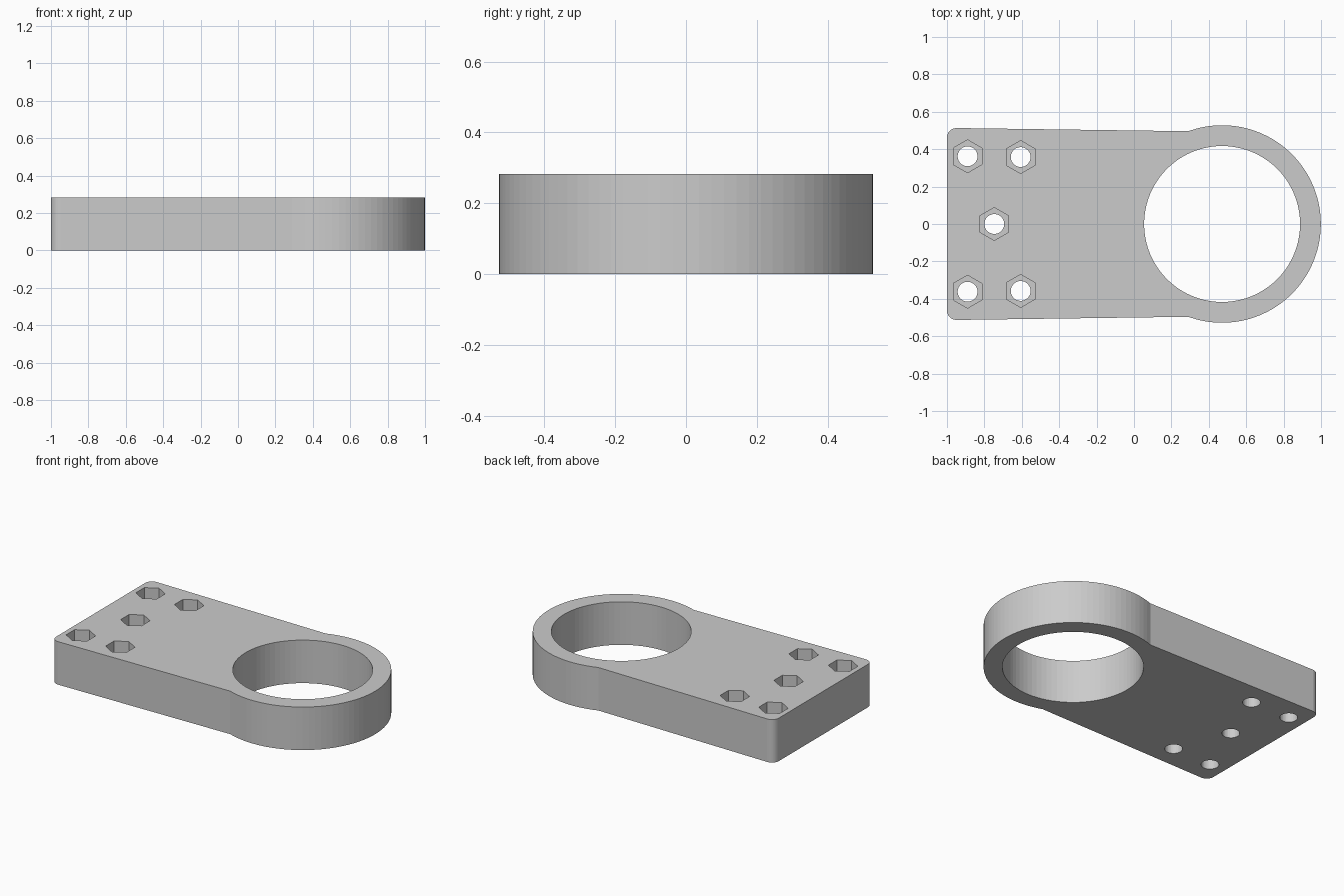
import bpy, bmesh
from math import sin, cos, pi, atan2, radians

if "Cube" in bpy.data.objects:
    bpy.data.objects.remove(bpy.data.objects["Cube"])

H = 0.283                    # plate thickness
CX, R_OUT, R_IN = 0.471, 0.528, 0.417
POCKET_Z = 0.14              # floor of the nut pockets


def arc(cx, cy, r, a0, a1, n):
    return [(cx + r * cos(a0 + (a1 - a0) * i / n),
             cy + r * sin(a0 + (a1 - a0) * i / n)) for i in range(n + 1)]


def prism(name, outline, z0, z1):
    bm = bmesh.new()
    face = bm.faces.new([bm.verts.new((x, y, z0)) for x, y in outline])
    ext = bmesh.ops.extrude_face_region(bm, geom=[face])
    verts = [v for v in ext["geom"] if isinstance(v, bmesh.types.BMVert)]
    bmesh.ops.translate(bm, verts=verts, vec=(0, 0, z1 - z0))
    bmesh.ops.recalc_face_normals(bm, faces=bm.faces)
    mesh = bpy.data.meshes.new(name)
    bm.to_mesh(mesh)
    bm.free()
    obj = bpy.data.objects.new(name, mesh)
    bpy.context.collection.objects.link(obj)
    return obj


def cut(target, name, outline, z0, z1):
    cutter = prism(name, outline, z0, z1)
    mod = target.modifiers.new(name, 'BOOLEAN')
    mod.operation = 'DIFFERENCE'
    mod.solver = 'EXACT'
    mod.object = cutter
    bpy.context.view_layer.objects.active = target
    bpy.ops.object.modifier_apply(modifier=mod.name)
    bpy.data.objects.remove(cutter, do_unlink=True)


# Plate outline: tapered arm with rounded corners running into the ring
a = atan2(0.496, -0.181)
outline = arc(-0.95, 0.463, 0.05, pi, pi / 2, 6)
outline += arc(CX, 0, R_OUT, a, -a, 56)
outline += arc(-0.95, -0.463, 0.05, -pi / 2, -pi, 6)
plate = prism("ring_mount_plate", outline, 0, H)

# Large ring bore
cut(plate, "bore_cutter", arc(CX, 0, R_IN, 0, 2 * pi, 80)[:-1], -0.1, H + 0.1)

# Bolt holes with hexagonal nut pockets
spots = [(-0.747, 0)] + [(x, s * y) for x, y in ((-0.89, 0.362), (-0.606, 0.358))
                         for s in (1, -1)]
for x, y in spots:
    cut(plate, "hex_cutter", arc(x, y, 0.088, pi / 2, 2.5 * pi, 6)[:-1], POCKET_Z, H + 0.1)
    cut(plate, "hole_cutter", arc(x, y, 0.053, 0, 2 * pi, 32)[:-1], -0.1, H + 0.1)
